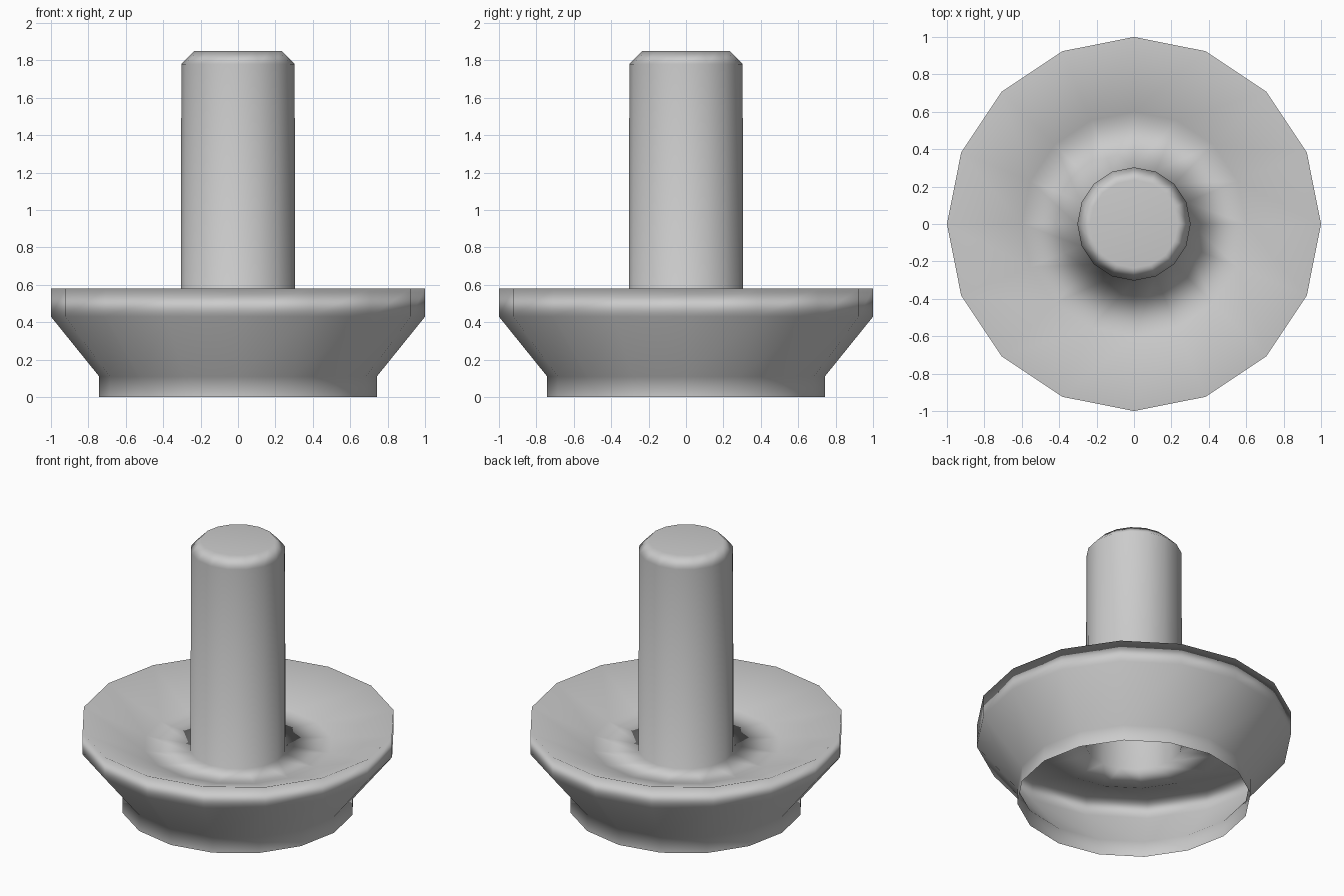
import bpy, bmesh
from math import cos, sin, pi
from mathutils import Vector

if "Cube" in bpy.data.objects:
    bpy.data.objects.remove(bpy.data.objects["Cube"])

SIDES = 16

# Radius / height profile: open base collar, flared wall, rim, dish, hollow stem
profile = [
    (0.742, 0.0), (0.742, 0.11),
    (1.0, 0.43), (1.0, 0.58),
    (0.6, 0.42), (0.305, 0.39),
    (0.303, 1.78), (0.235, 1.85),
]


def lathe(name, points, sides):
    bm = bmesh.new()
    rings = [[bm.verts.new((r * cos(2 * pi * i / sides), r * sin(2 * pi * i / sides), z))
              for i in range(sides)] for r, z in points]
    for a, b in zip(rings, rings[1:]):
        for i in range(sides):
            j = (i + 1) % sides
            bm.faces.new((a[i], a[j], b[j], b[i]))
    bm.faces.new(rings[-1])  # flat stem cap
    for f in bm.faces:
        f.smooth = True
    mesh = bpy.data.meshes.new(name)
    bm.to_mesh(mesh)
    bm.free()
    obj = bpy.data.objects.new(name, mesh)
    bpy.context.collection.objects.link(obj)
    return obj


def area_weighted_shading(mesh):
    # Large faces dominate the smooth shading at each corner
    normals = [Vector() for _ in mesh.vertices]
    for p in mesh.polygons:
        for v in p.vertices:
            normals[v] += p.normal * p.area
    mesh.normals_split_custom_set_from_vertices([n.normalized() for n in normals])


# One continuous thin shell, open underneath
shell = lathe("dish_with_stem", profile, SIDES)
area_weighted_shading(shell.data)

# Mid grey
grey = bpy.data.materials.new("mid_grey")
grey.diffuse_color = (0.54, 0.54, 0.54, 1)
grey.use_nodes = True
grey.node_tree.nodes["Principled BSDF"].inputs["Base Color"].default_value = grey.diffuse_color
shell.data.materials.append(grey)
